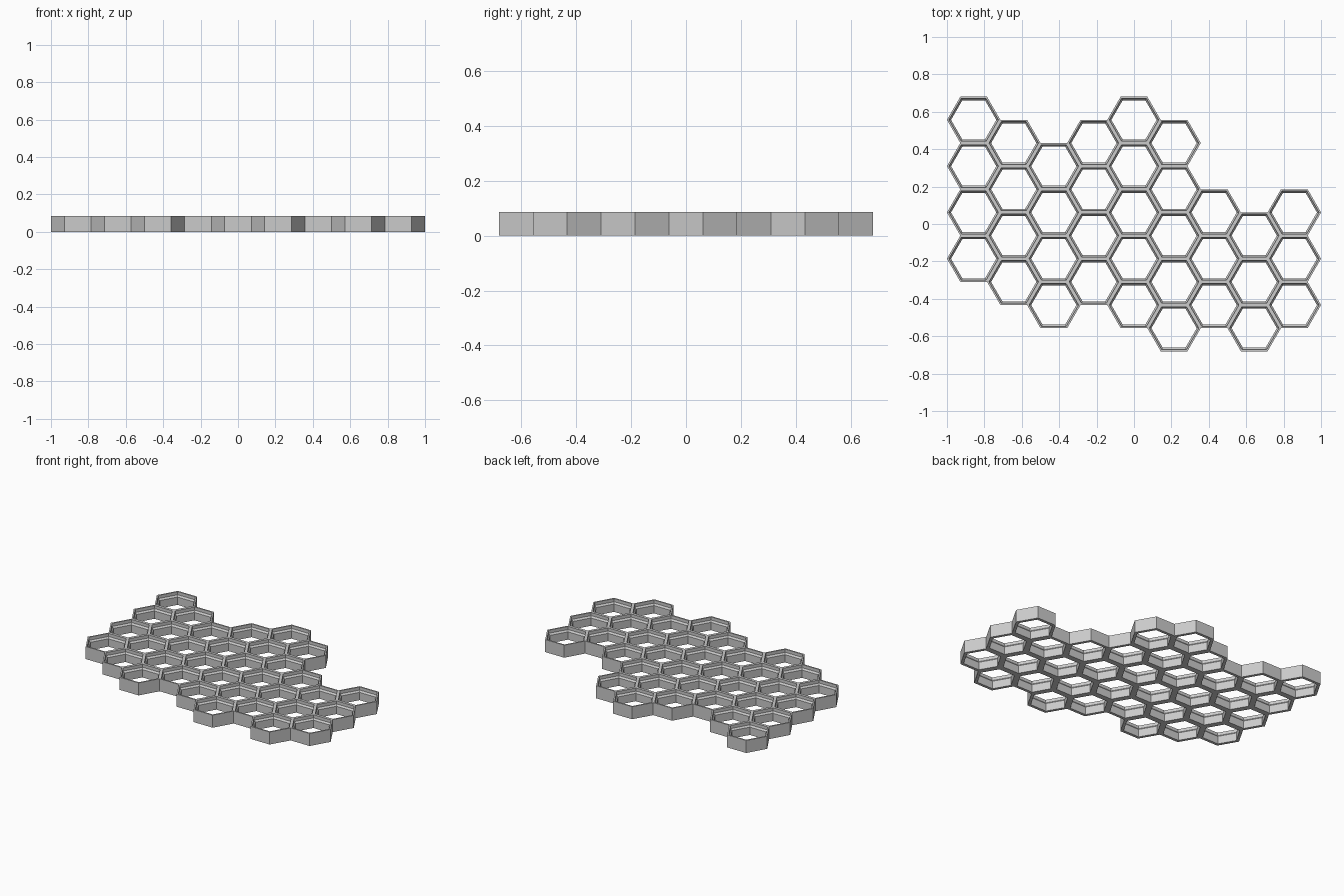
import bpy
import bmesh
from math import cos, sin, pi, sqrt

if "Cube" in bpy.data.objects:
    bpy.data.objects.remove(bpy.data.objects["Cube"], do_unlink=True)

R = 1 / 7                   # cell corner radius: nine columns span 14 radii
HALF = R * sqrt(3) / 2      # half the cell pitch along y
HEIGHT = 0.085

# Lowest cell (in half pitches) and number of cells for each column, -x to +x
COLUMNS = [(-1.5, 4), (-2.5, 4), (-3.5, 4), (-2.5, 4), (-3.5, 5),
           (-4.5, 5), (-3.5, 3), (-4.5, 3), (-3.5, 3)]
cells = {(c - 4, low + 2 * i)
         for c, (low, count) in enumerate(COLUMNS) for i in range(count)}

# Column and row step across each side, counter-clockwise from corner angle 0
NEIGHBOURS = [(1, 1), (0, 2), (-1, 1), (-1, -1), (0, -2), (1, -1)]

# Wall section as (radius scale, z): base, inner wall, snap chamfer, thin rim
OUTER_BASE, OUTER_TOP = (1.0, 0.0), (1.0, HEIGHT)
SECTION = [OUTER_BASE, (0.847, 0.0), (0.847, 0.053),
           (0.923, 0.064), (0.923, HEIGHT), OUTER_TOP]

grey = bpy.data.materials.new("mid grey plastic")
grey.use_nodes = True
colour = (0.6, 0.6, 0.6, 1)
grey.diffuse_color = colour
grey.node_tree.nodes["Principled BSDF"].inputs["Base Color"].default_value = colour


def hex_ring(bm, x, y, scale, z):
    return [bm.verts.new((x + R * scale * cos(k * pi / 3),
                          y + R * scale * sin(k * pi / 3), z)) for k in range(6)]


def add_cell(bm, col, row):
    rings = [hex_ring(bm, col * 1.5 * R, row * HALF, s, z) for s, z in SECTION]
    for k, (dc, dr) in enumerate(NEIGHBOURS):
        n = (k + 1) % 6
        for a, b in zip(rings, rings[1:]):
            bm.faces.new((a[k], b[k], b[n], a[n]))
        # Outside wall only along the border of the panel
        if (col + dc, row + dr) not in cells:
            a, b = rings[-1], rings[0]
            bm.faces.new((a[k], b[k], b[n], a[n]))


# Honeycomb panel: all cells joined into one wall lattice
bm = bmesh.new()
for col, row in sorted(cells):
    add_cell(bm, col, row)
bmesh.ops.remove_doubles(bm, verts=bm.verts, dist=0.0005)
bmesh.ops.recalc_face_normals(bm, faces=bm.faces)
mesh = bpy.data.meshes.new("honeycomb_panel")
bm.to_mesh(mesh)
bm.free()
mesh.materials.append(grey)
panel = bpy.data.objects.new("honeycomb_panel", mesh)
bpy.context.collection.objects.link(panel)
